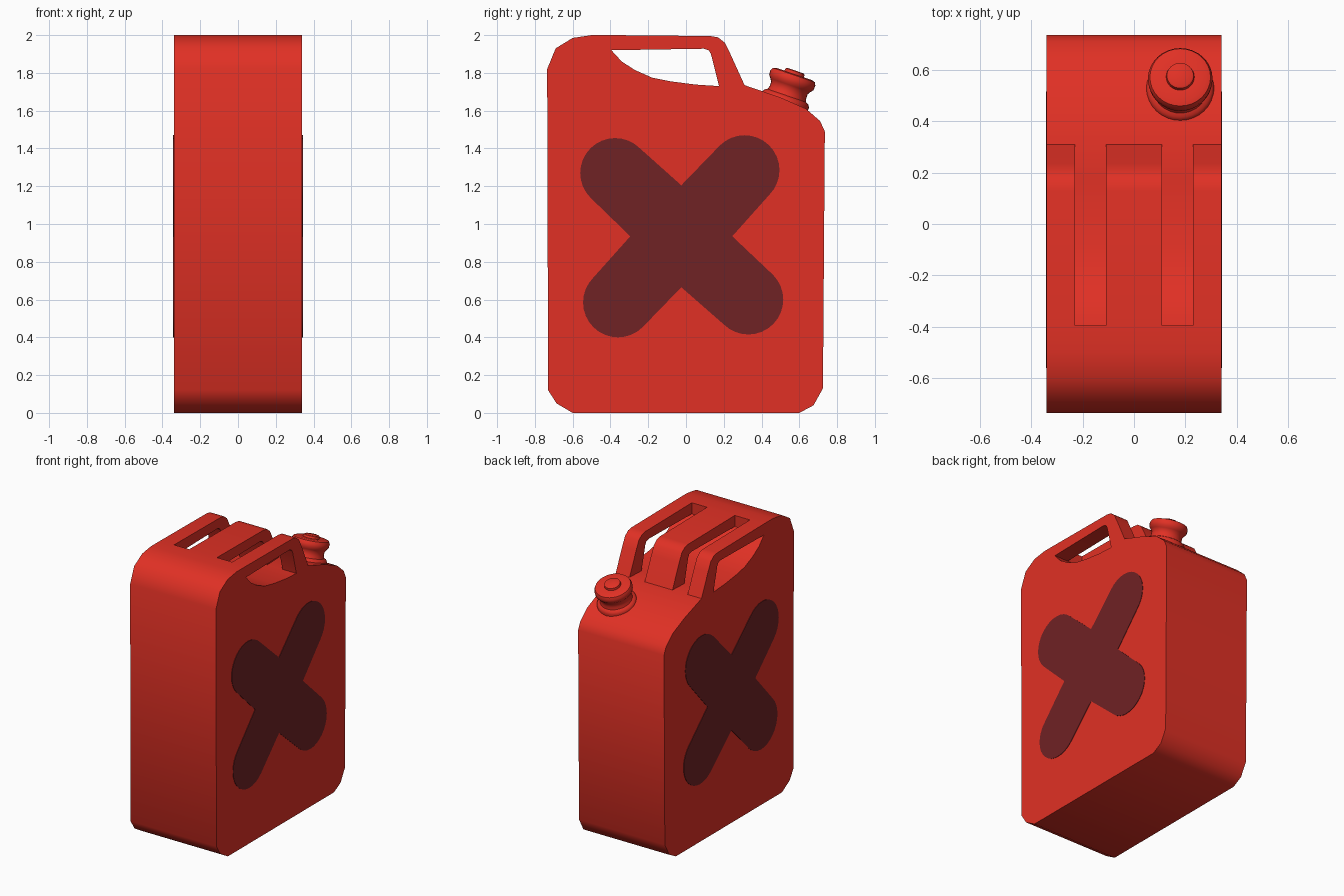
import bpy, bmesh, math
from mathutils import Vector, Matrix

if "Cube" in bpy.data.objects:
    bpy.data.objects.remove(bpy.data.objects["Cube"])


def material(name, rgb):
    m = bpy.data.materials.new(name)
    m.diffuse_color = (*rgb, 1)
    m.use_nodes = True
    m.node_tree.nodes["Principled BSDF"].inputs["Base Color"].default_value = m.diffuse_color
    return m


RED = material("red paint", (0.75, 0.03, 0.018))
DARK = material("dark red mark", (0.16, 0.016, 0.018))


def finish(bm, name, mat, angle=42):
    bmesh.ops.recalc_face_normals(bm, faces=bm.faces)
    me = bpy.data.meshes.new(name)
    bm.to_mesh(me)
    bm.free()
    me.materials.append(mat)
    ob = bpy.data.objects.new(name, me)
    bpy.context.collection.objects.link(ob)
    bpy.ops.object.select_all(action='DESELECT')
    ob.select_set(True)
    bpy.context.view_layer.objects.active = ob
    bpy.ops.object.shade_smooth_by_angle(angle=math.radians(angle))
    return ob


def extrude_profile(name, pts, x0, x1, mat):
    """Extrude a (y, z) outline from x0 to x1."""
    bm = bmesh.new()
    face = bm.faces.new([bm.verts.new((x0, y, z)) for y, z in pts])
    ext = bmesh.ops.extrude_face_region(bm, geom=[face])
    moved = [v for v in ext['geom'] if isinstance(v, bmesh.types.BMVert)]
    bmesh.ops.translate(bm, verts=moved, vec=(x1 - x0, 0, 0))
    return finish(bm, name, mat)


# Can body with scooped top under the handles
body = [(-0.60, 0), (0.60, 0), (0.675, 0.04), (0.725, 0.13),
        (0.735, 1.49), (0.71, 1.545), (0.635, 1.61), (0.50, 1.67),
        (0.31, 1.735), (0.175, 1.73), (0.05, 1.738), (-0.08, 1.755),
        (-0.18, 1.775), (-0.27, 1.815), (-0.34, 1.86), (-0.395, 1.92),
        (-0.395, 2.0), (-0.50, 2.0), (-0.60, 1.985), (-0.69, 1.93),
        (-0.735, 1.82), (-0.73, 0.12), (-0.685, 0.05)]
extrude_profile("can_body", body, -0.34, 0.34, RED)

# Three carrying handles
handle = [(-0.395, 2.0), (0.13, 1.995), (0.17, 1.988), (0.205, 1.96),
          (0.235, 1.90), (0.31, 1.735), (0.175, 1.73), (0.132, 1.90),
          (0.12, 1.92), (0.095, 1.928), (-0.395, 1.92)]
for name, x0, x1 in (("handle_left", -0.34, -0.23),
                     ("handle_middle", -0.11, 0.11),
                     ("handle_right", 0.23, 0.34)):
    extrude_profile(name, handle, x0, x1, RED)

# Painted cross on both sides: four rounded arms with notches between
cy, cz, r = -0.025, 0.935, 0.185
cross = []
for i, (y, z) in enumerate([(0.31, 1.285), (-0.375, 1.27),
                            (-0.36, 0.585), (0.33, 0.60)]):
    mid = math.radians(45 + 90 * i)
    for k in range(17):
        a = mid - math.pi / 2 + math.pi * k / 16
        cross.append((y + r * math.cos(a), z + r * math.sin(a)))
    n = mid + math.pi / 4
    cross.append((cy + 0.27 * math.cos(n), cz + 0.27 * math.sin(n)))
for name, s in (("cross_right", 1), ("cross_left", -1)):
    extrude_profile(name, cross, s * 0.337, s * 0.343, DARK)

# Tilted spout cap, a turned profile of (radius, height)
cap = [(0, -0.02), (0.13, -0.02), (0.132, 0.02), (0.122, 0.035),
       (0.108, 0.042), (0.102, 0.06), (0.102, 0.085), (0.112, 0.10),
       (0.124, 0.115), (0.126, 0.14), (0.118, 0.157), (0.10, 0.163),
       (0.055, 0.163), (0.052, 0.178), (0.045, 0.182), (0, 0.182)]
bm = bmesh.new()
N = 32
verts = [bm.verts.new((rad, 0, h)) for rad, h in cap]
edges = [bm.edges.new(p) for p in zip(verts, verts[1:])]
bmesh.ops.spin(bm, geom=verts + edges, cent=(0, 0, 0), axis=(0, 0, 1),
               angle=2 * math.pi, steps=N)
bmesh.ops.remove_doubles(bm, verts=bm.verts, dist=0.0005)
tilt = Matrix.Translation(Vector((0.18, 0.52, 1.64))) @ \
    Matrix.Rotation(math.radians(-19), 4, 'X')
bm.transform(tilt)
finish(bm, "spout_cap", RED)
